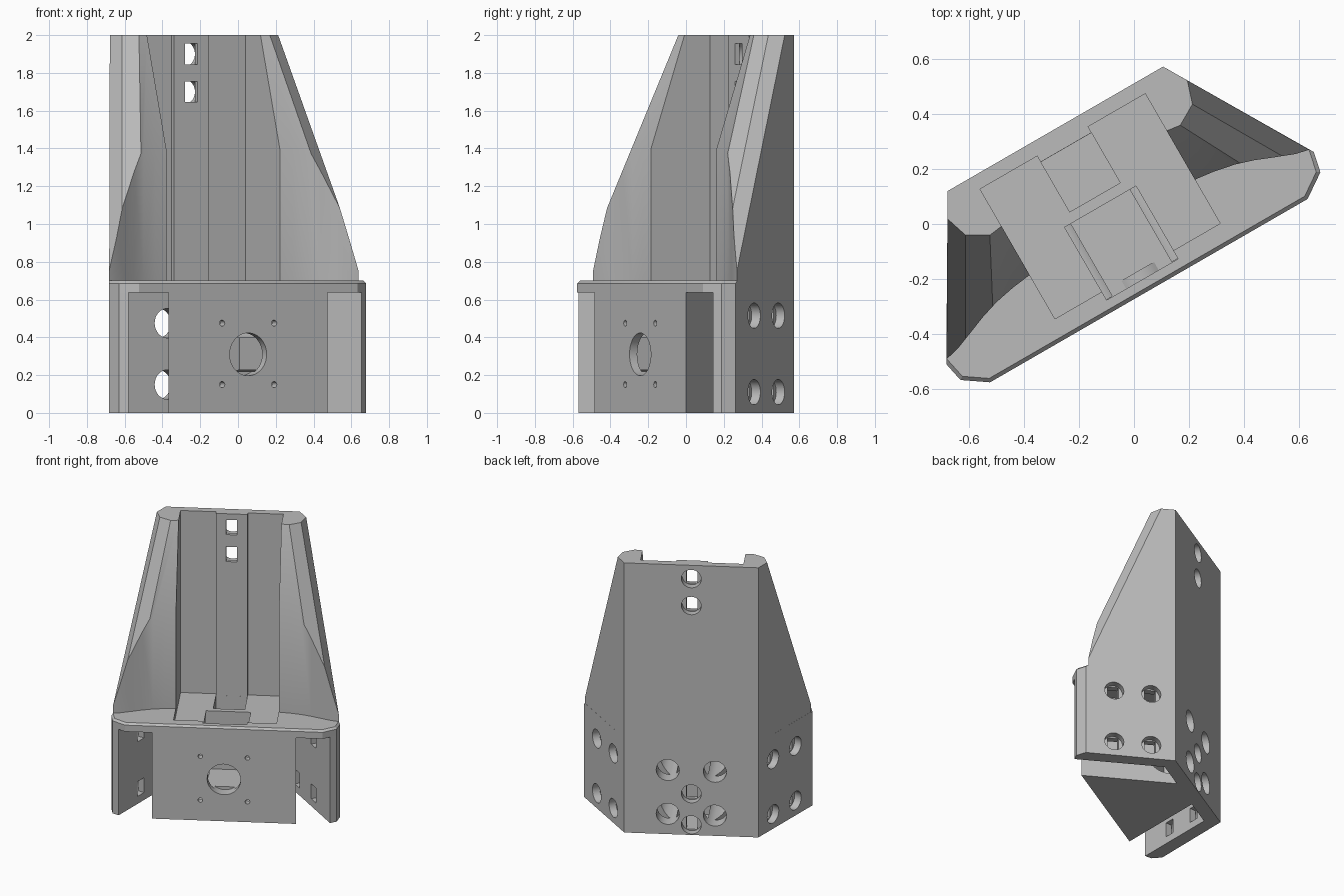
import bpy, bmesh
from math import radians, sin, cos, pi
from mathutils import Matrix, Vector

if "Cube" in bpy.data.objects:
    bpy.data.objects.remove(bpy.data.objects["Cube"])

grey = bpy.data.materials.new("light grey plastic")
grey.use_nodes = True
colour = (0.5, 0.5, 0.5, 1)
grey.diffuse_color = colour
grey.node_tree.nodes["Principled BSDF"].inputs["Base Color"].default_value = colour


def make_object(name, bm):
    bmesh.ops.recalc_face_normals(bm, faces=bm.faces)
    mesh = bpy.data.meshes.new(name)
    bm.to_mesh(mesh)
    bm.free()
    mesh.materials.append(grey)
    obj = bpy.data.objects.new(name, mesh)
    bpy.context.collection.objects.link(obj)
    return obj


def prism_mesh(points, z0, z1):
    bm = bmesh.new()
    face = bm.faces.new([bm.verts.new((x, y, z0)) for x, y in points])
    out = bmesh.ops.extrude_face_region(bm, geom=[face])
    verts = [g for g in out["geom"] if isinstance(g, bmesh.types.BMVert)]
    bmesh.ops.translate(bm, verts=verts, vec=(0, 0, z1 - z0))
    return bm


def mirrored(half):
    return half + [(-x, y) for x, y in reversed(half) if x > 0]


def apply_modifiers(obj):
    graph = bpy.context.evaluated_depsgraph_get()
    mesh = bpy.data.meshes.new_from_object(obj.evaluated_get(graph))
    obj.modifiers.clear()
    obj.data = mesh


def cut(targets, bm):
    """Subtract a temporary solid from each target."""
    cutter = make_object("cutter", bm)
    cutter.hide_render = True
    for obj in targets:
        mod = obj.modifiers.new("cut", "BOOLEAN")
        mod.operation, mod.solver, mod.object = "DIFFERENCE", "EXACT", cutter
        apply_modifiers(obj)
    bpy.data.objects.remove(cutter)


def rod(origin, angle, radius, start, end, sides=32):
    """Cylinder running inward from a wall whose outward normal is +y turned by angle."""
    bm = bmesh.new()
    place = (Matrix.Translation(origin) @ Matrix.Rotation(angle, 4, "Z")
             @ Matrix.Translation((0, -(start + end) / 2, 0)) @ Matrix.Rotation(pi / 2, 4, "X"))
    bmesh.ops.create_cone(bm, cap_ends=True, segments=sides, radius1=radius,
                          radius2=radius, depth=end - start, matrix=place)
    return bm


def bar(origin, angle, width, height, start, end):
    bm = bmesh.new()
    place = (Matrix.Translation(origin) @ Matrix.Rotation(angle, 4, "Z")
             @ Matrix.Translation((0, -(start + end) / 2, 0))
             @ Matrix.Diagonal((width, end - start, height, 1)))
    bmesh.ops.create_cube(bm, size=1, matrix=place)
    return bm


def bolt_hole(target, origin, angle):
    cut([target], rod(origin, angle, 0.067, -0.05, 0.05))
    cut([target], bar(origin, angle, 0.075, 0.11, 0.03, 0.14))


BACK, CORNER = 0.443, 0.4525
SHELF, UNDER, RECESS = 0.70, 0.638, 0.65
ARM = Vector((0.5, -sin(radians(60)), 0))

# Lower body: back wall, two splayed arms and the tapered motor block
base = make_object("lower_body", prism_mesh(mirrored([
    (0, BACK), (CORNER, BACK), (0.772, -0.10), (0.756, -0.176), (0.713, -0.204),
    (0.397, 0.343), (0.151, 0.343), (0.486, -0.237), (0, -0.237)]), 0, UNDER))

# Shelf plate with a chamfered front rim
bm = prism_mesh(mirrored([(0, BACK), (CORNER, BACK), (0.772, -0.10),
                          (0.756, -0.176), (0.667, -0.237), (0, -0.237)]), UNDER, SHELF)
rim = [e for e in bm.edges if all(v.co.z > SHELF - 0.001 and v.co.y < -0.05 for v in e.verts)]
bmesh.ops.bevel(bm, geom=rim, offset=0.014, segments=1, affect="EDGES")
shelf = make_object("shelf_plate", bm)

# Upper channel: half a profile, sloped and chamfered, then mirrored
bm = prism_mesh([(0, BACK), (CORNER, BACK), (0.762, -0.085), (0.71, -0.073), (0.64, -0.046),
                 (0.57, -0.018), (0.50, 0.004), (0.42, 0.02), (0.347, 0.029),
                 (0.347, 0.39), (0.107, 0.39), (0.107, 0.365), (0, 0.365)], SHELF, 2)
fall = ARM * 0.412 - Vector((0, 0, 1))
outer, mid = Vector((0.503, 0.353, 2)), Vector((0.481, 0.285, 2))
near, inner = Vector((0.40, 0.227, 2)), Vector((0.347, 0.234, 2))
inner_low = Vector((0.347, 0.03, 1.4))
slopes = [(near, ARM + Vector((0, 0, 0.412))),
          (mid, (mid - outer).cross(fall)),
          (inner, (near - inner).cross(inner_low - inner))]
for point, normal in slopes:
    keep = Vector((0.3, 0.42, 1))
    if (keep - point).dot(normal) > 0:
        normal = -normal
    bmesh.ops.bisect_plane(bm, geom=bm.verts[:] + bm.edges[:] + bm.faces[:], dist=0.00001,
                           plane_co=point, plane_no=normal.normalized(), clear_outer=True)
    bmesh.ops.holes_fill(bm, edges=[e for e in bm.edges if e.is_boundary], sides=0)
bmesh.ops.recalc_face_normals(bm, faces=bm.faces)
middle = [f for f in bm.faces if all(abs(v.co.x) < 0.0001 for v in f.verts)]
bmesh.ops.delete(bm, geom=middle, context="FACES")
channel = make_object("upper_channel", bm)
channel.modifiers.new("mirror", "MIRROR")
apply_modifiers(channel)

# Recessed seat in the shelf, with the back rib left standing
cut([shelf], prism_mesh(mirrored([(0, 0.365), (0.107, 0.365), (0.107, 0.39), (0.347, 0.39),
                                  (0.347, -0.155), (0, -0.155)]), RECESS, 0.8))

# Motor pocket and rear pocket
for half_width, y0, y1, floor in [(0.15, -0.19, 0.116, 0.22), (0.106, 0.155, 0.3645, 0.02)]:
    pocket = [(0, y1), (half_width, y1), (half_width, y0), (0, y0)]
    cut([base, shelf], prism_mesh(mirrored(pocket), floor, 0.8))

# Shaft opening, motor screw holes and the access holes behind them
cut([base], rod((0, -0.237, 0.31), pi, 0.113, -0.05, 0.08, 48))
for side in (-1, 1):
    for z in (0.15, 0.475):
        cut([base], rod((side * 0.159, -0.237, z), pi, 0.016, -0.05, 0.1, 16))
        cut([base], rod((side * 0.159, BACK, z), 0, 0.078, -0.05, 0.63))

# Bolt holes with square seats through the back wall and both arms
for z in (0.075, 0.305):
    bolt_hole(base, (0, BACK, z), 0)
for z in (1.70, 1.90):
    bolt_hole(channel, (0, BACK, z), 0)
for side in (-1, 1):
    for t in (0.17, 0.43):
        for z in (0.11, 0.515):
            spot = Vector((CORNER, BACK, z)) + ARM * t
            bolt_hole(base, (side * spot.x, spot.y, z), -side * pi / 3)

# Turn the whole bracket and shade it
turn = Matrix.Rotation(radians(30), 4, "Z") @ Matrix.Translation((-0.0745, 0, 0))
bpy.ops.object.select_all(action="DESELECT")
for obj in (base, shelf, channel):
    obj.data.transform(turn)
    obj.select_set(True)
bpy.context.view_layer.objects.active = base
bpy.ops.object.shade_smooth_by_angle(angle=radians(25))
